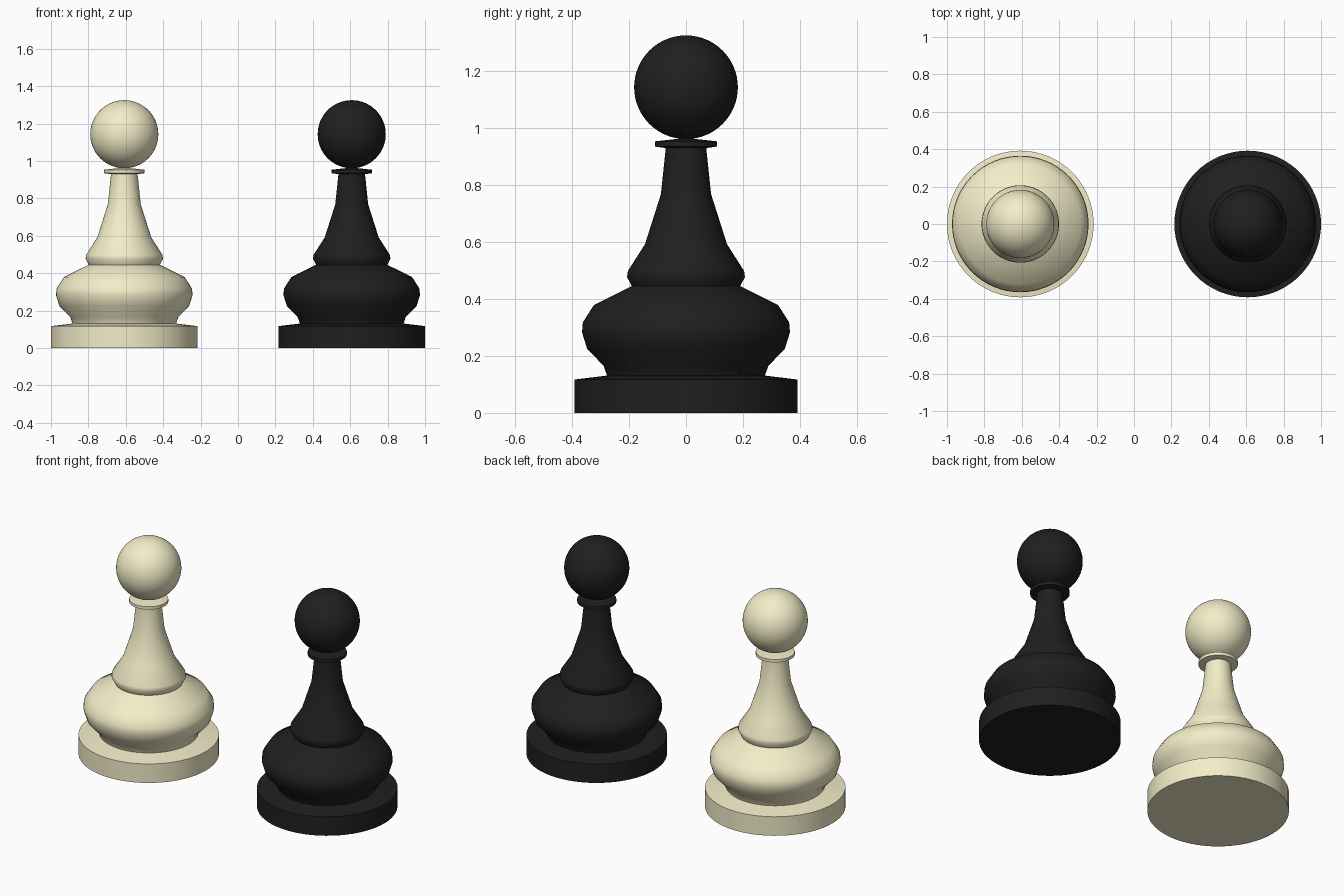
import bpy, math

if "Cube" in bpy.data.objects:
    bpy.data.objects.remove(bpy.data.objects["Cube"])

SEGMENTS = 64
BODY = [(0, 0), (0.392, 0), (0.392, 0.117), (0.277, 0.131), (0.289, 0.165),
        (0.347, 0.225), (0.365, 0.283), (0.362, 0.318), (0.323, 0.379),
        (0.19, 0.445), (0.207, 0.477), (0.204, 0.498), (0.144, 0.592),
        (0.088, 0.768), (0.071, 0.93), (0.071, 0.945), (0, 0.945)]
COLLAR = [(0, 0.93), (0.075, 0.93), (0.109, 0.935), (0.109, 0.953),
          (0.02, 0.963), (0, 0.963)]


def finish(obj, mat):
    obj.data.materials.append(mat)
    bpy.ops.object.select_all(action='DESELECT')
    obj.select_set(True)
    bpy.context.view_layer.objects.active = obj
    bpy.ops.object.shade_smooth_by_angle(angle=math.radians(50))


def lathe(name, profile, x, mat):
    """Revolve a (radius, z) profile; both ends lie on the axis."""
    verts, rings, faces = [], [], []
    for r, z in profile:
        count = SEGMENTS if r > 0 else 1
        rings.append([len(verts) + i % count for i in range(SEGMENTS)])
        verts += [(r * math.cos(2 * math.pi * i / SEGMENTS),
                   r * math.sin(2 * math.pi * i / SEGMENTS), z) for i in range(count)]
    for a, b in zip(rings, rings[1:]):
        for i in range(SEGMENTS):
            j = (i + 1) % SEGMENTS
            faces.append(tuple(dict.fromkeys((a[i], a[j], b[j], b[i]))))
    mesh = bpy.data.meshes.new(name)
    mesh.from_pydata(verts, [], faces)
    obj = bpy.data.objects.new(name, mesh)
    obj.location.x = x
    bpy.context.collection.objects.link(obj)
    finish(obj, mat)


def pawn(label, x, color):
    mat = bpy.data.materials.new(label)
    mat.diffuse_color = color
    mat.use_nodes = True
    mat.node_tree.nodes["Principled BSDF"].inputs["Base Color"].default_value = mat.diffuse_color
    # Turned base, belly and neck
    lathe(label + "_pawn_body", BODY, x, mat)
    # Thin collar under the head
    lathe(label + "_pawn_collar", COLLAR, x, mat)
    # Ball head
    bpy.ops.mesh.primitive_uv_sphere_add(segments=SEGMENTS, ring_count=32,
                                         radius=0.182, location=(x, 0, 1.143))
    head = bpy.context.object
    head.name = label + "_pawn_head"
    finish(head, mat)


pawn("cream", -0.608, (0.9, 0.85, 0.58, 1))
pawn("black", 0.608, (0.014, 0.014, 0.015, 1))
